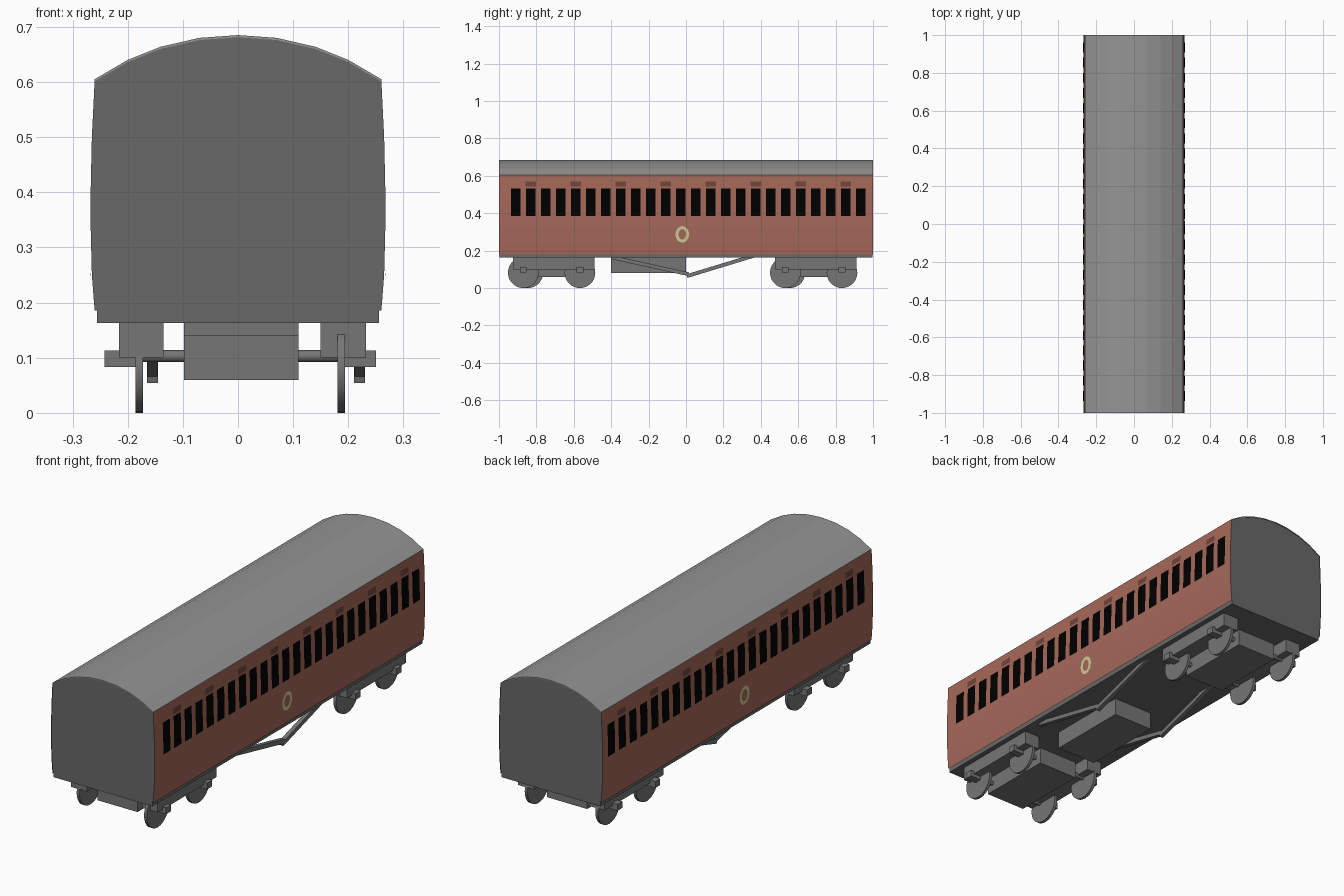
import bpy, bmesh, math
from mathutils import Vector

if "Cube" in bpy.data.objects:
    bpy.data.objects.remove(bpy.data.objects["Cube"])


def material(name, color):
    m = bpy.data.materials.new(name)
    m.diffuse_color = (*color, 1)
    m.use_nodes = True
    m.node_tree.nodes["Principled BSDF"].inputs["Base Color"].default_value = m.diffuse_color
    return m


BROWN = material("brown_paint", (0.38, 0.14, 0.1))
DARK_BROWN = material("dark_brown", (0.16, 0.06, 0.045))
BLACK = material("dark_glass", (0.0, 0.0, 0.0))
CREAM = material("cream_paint", (0.62, 0.6, 0.3))
ROOF_GREY = material("roof_grey", (0.3, 0.3, 0.3))
END_GREY = material("end_grey", (0.14, 0.14, 0.14))
GEAR_GREY = material("running_gear_grey", (0.18, 0.18, 0.18))

# half cross-section (x, z): bowed side, then arched roof
SIDE = [(0.260, 0.186), (0.265, 0.25), (0.267, 0.33), (0.267, 0.41),
        (0.265, 0.50), (0.260, 0.601)]
ROOF = [(0.260, 0.601), (0.200, 0.636), (0.140, 0.660), (0.070, 0.676), (0, 0.681)]


def add_mesh(name, bm, mat=None, mirror=False, recalc=True):
    if recalc:
        bmesh.ops.recalc_face_normals(bm, faces=bm.faces)
    me = bpy.data.meshes.new(name)
    bm.to_mesh(me)
    bm.free()
    ob = bpy.data.objects.new(name, me)
    bpy.context.collection.objects.link(ob)
    me.materials.append(mat or GEAR_GREY)
    if mirror:
        ob.modifiers.new("mirror", 'MIRROR').use_mirror_merge = False
    return ob


def extrude(name, points, vec, mat=None):
    """Extrude a closed planar outline along a vector."""
    bm = bmesh.new()
    face = bm.faces.new([bm.verts.new(p) for p in points])
    ext = bmesh.ops.extrude_face_region(bm, geom=[face])
    verts = [v for v in ext["geom"] if isinstance(v, bmesh.types.BMVert)]
    bmesh.ops.translate(bm, verts=verts, vec=vec)
    return add_mesh(name, bm, mat)


def prism(name, outline, y0, y1, mat=None):
    return extrude(name, [(x, y0, z) for x, z in outline], (0, y1 - y0, 0), mat)


def box(name, x, y, z, mat=None):
    return prism(name, [(x[0], z[0]), (x[1], z[0]), (x[1], z[1]), (x[0], z[1])], *y, mat)


def side_x(z):
    for (x0, z0), (x1, z1) in zip(SIDE, SIDE[1:]):
        if z <= z1:
            return x0 + (x1 - x0) * (z - z0) / (z1 - z0)
    return SIDE[-1][0]


def side_patches(name, centres, width, z0, z1, lift, mat):
    """Panels that follow the bowed side, repeated along the coach."""
    zs = [z0] + [z for _, z in SIDE if z0 < z < z1] + [z1]
    bm = bmesh.new()
    for c in centres:
        rows = [[bm.verts.new((side_x(z) + lift, c + s * width / 2, z)) for s in (-1, 1)]
                for z in zs]
        for a, b in zip(rows, rows[1:]):
            bm.faces.new((a[0], a[1], b[1], b[0]))
    return add_mesh(name, bm, mat, True, recalc=False)


def side_ring(name, side, yc, zc=0.287, n=24):
    """Flat oval ring lying on one side of the coach."""
    bm = bmesh.new()
    outer, inner = [], []
    for ring, ry, rz in ((outer, 0.036, 0.044), (inner, 0.020, 0.028)):
        for i in range(n):
            a = 2 * math.pi * i / n
            z = zc + rz * math.sin(a)
            ring.append(bm.verts.new((side * (side_x(z) + 0.003),
                                      yc + side * ry * math.cos(a), z)))
    for i in range(n):
        j = (i + 1) % n
        bm.faces.new((outer[i], outer[j], inner[j], inner[i]))
    return add_mesh(name, bm, CREAM, recalc=False)


def cylinder_x(name, x0, x1, y, z, r, sides):
    bm = bmesh.new()
    bmesh.ops.create_cone(bm, cap_ends=True, segments=sides, radius1=r, radius2=r,
                          depth=x1 - x0)
    for v in bm.verts:
        v.co = Vector((v.co.z + (x0 + x1) / 2, v.co.y + y, v.co.x + z))
    ob = add_mesh(name, bm)
    for p in ob.data.polygons:
        p.use_smooth = len(p.vertices) == 4
    ob.data.set_sharp_from_angle(angle=math.radians(35))
    return ob


def bar(name, x, a, b, w, t):
    """Straight bar between two (y, z) points."""
    a, b = Vector(a), Vector(b)
    d = (b - a).normalized()
    n = Vector((-d.y, d.x)) * t / 2
    pts = [(x - w / 2, p.x, p.y) for p in (a - n, b - n, b + n, a + n)]
    return extrude(name, pts, (w, 0, 0))


# coach body with plain ends
half = SIDE + ROOF[1:]
prism("body", half + [(-x, z) for x, z in reversed(half[:-1])], -0.998, 0.998, END_GREY)

# underframe
box("underframe", (-0.256, 0.256), (-0.998, 0.998), (0.163, 0.187), END_GREY)

# thin curved roof skin
right = [(x, z + 0.004) for x, z in ROOF]
top = right + [(-x, z) for x, z in reversed(right[:-1])]
prism("roof", top + [(x, z - 0.004) for x, z in reversed(top)], -1, 1, ROOF_GREY)

# painted sides
side_patches("side_panel", [0], 2.0, 0.18, 0.604, 0.001, BROWN)

# windows in threes, with a ventilator above each middle one
first, pitch = -0.910, 0.0802
side_patches("windows", [first + i * pitch for i in range(24)], 0.052,
             0.385, 0.533, 0.002, BLACK)
side_patches("ventilators", [first + pitch * (3 * i + 1) for i in range(8)], 0.058,
             0.543, 0.57, 0.0025, DARK_BROWN)

# oval ring on each side
side_ring("right_side_ring", 1, -0.02)
side_ring("left_side_ring", -1, -0.05)

# equipment box and truss rods under the floor
box("equipment_box", (-0.098, 0.11), (-0.40, 0.0), (0.08, 0.165))
for side, x in (("left", -0.155), ("right", 0.22)):
    bar(side + "_truss_front", x, (-0.40, 0.165), (0.015, 0.074), 0.02, 0.02)
    bar(side + "_truss_rear", x, (0.005, 0.064), (0.37, 0.175), 0.02, 0.02)

# bogies: (name, y shift)
for end, dy in (("front", 0.0), ("rear", 1.401)):
    box(end + "_bogie_centre", (-0.098, 0.11), (-0.90 + dy, -0.53 + dy), (0.06, 0.14))
    for side, x0, x1 in (("left", -0.216, -0.135), ("right", 0.15, 0.232)):
        box(f"{end}_{side}_bogie_frame", (x0, x1), (-0.925 + dy, -0.49 + dy), (0.10, 0.163))
    for n, y in (("outer", -0.87), ("inner", -0.567)):
        y += dy
        cylinder_x(f"{end}_{n}_axle", -0.18, 0.19, y, 0.103, 0.011, 12)
        # left wheels of the leading axles sit slightly further back
        y_left = y + (0.024 if n == "outer" else 0)
        cylinder_x(f"{end}_{n}_left_wheel", -0.186, -0.172, y_left, 0.082, 0.082, 28)
        cylinder_x(f"{end}_{n}_right_wheel", 0.18, 0.194, y, 0.082, 0.082, 28)
        box(f"{end}_{n}_left_axle_box", (-0.242, -0.186), (y_left - 0.018, y_left + 0.018),
            (0.083, 0.113))
        box(f"{end}_{n}_right_axle_box", (0.194, 0.25), (y - 0.018, y + 0.018),
            (0.083, 0.113))
